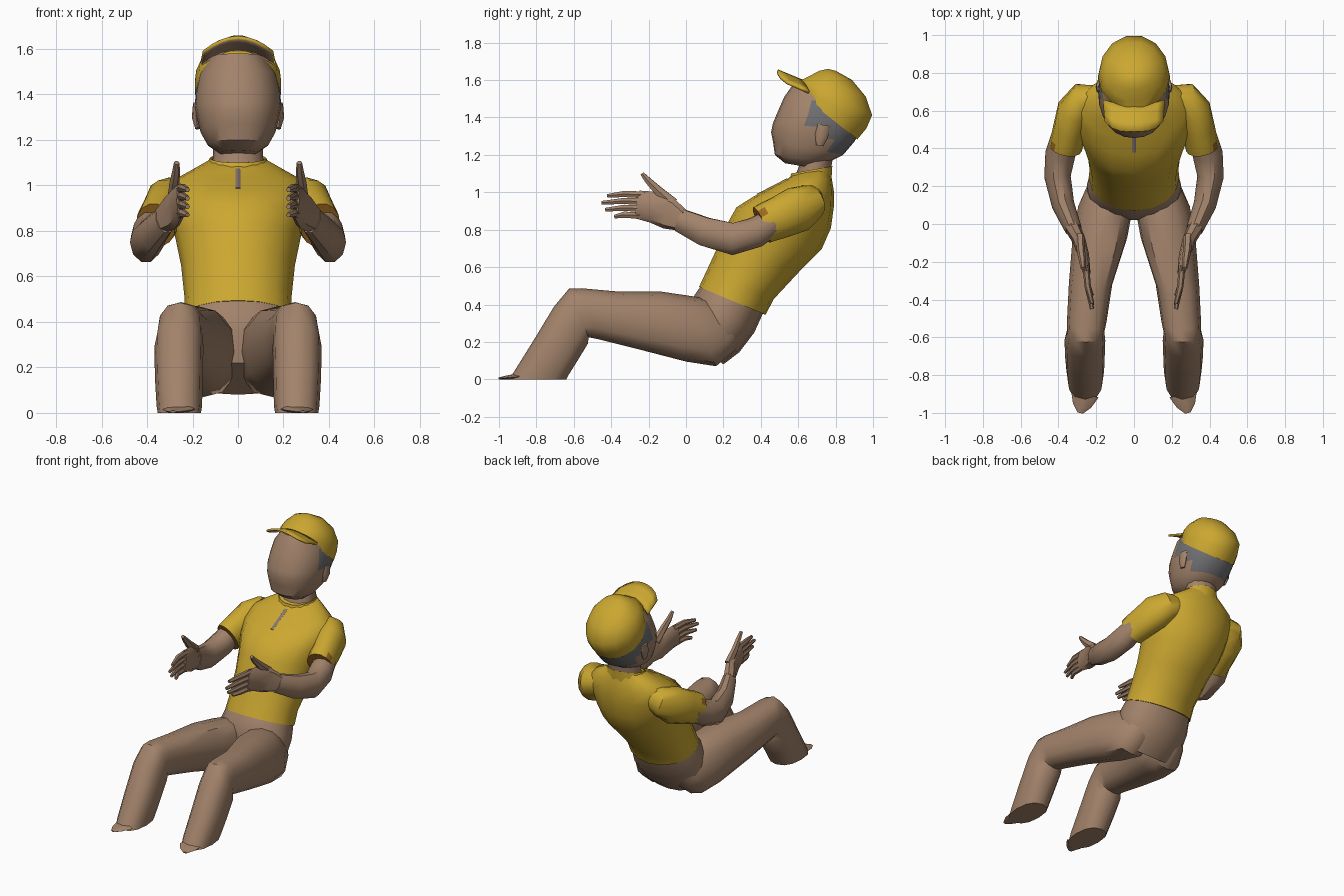
import bpy, bmesh, math
from mathutils import Vector as V


def material(name, rgb):
    m = bpy.data.materials.new(name)
    m.diffuse_color = (*rgb, 1)
    return m


YELLOW = material("yellow cloth", (0.60, 0.39, 0.03))
BROWN = material("tan brown", (0.36, 0.225, 0.145))
GREY = material("grey hair", (0.16, 0.16, 0.17))
ORANGE = material("sleeve lining", (0.33, 0.14, 0.015))
LILAC = material("fastening grey", (0.24, 0.18, 0.17))


def finish(name, bm, mats, fix=True):
    if fix:
        bmesh.ops.recalc_face_normals(bm, faces=bm.faces)
    me = bpy.data.meshes.new(name)
    bm.to_mesh(me)
    bm.free()
    ob = bpy.data.objects.new(name, me)
    bpy.context.collection.objects.link(ob)
    for m in mats:
        me.materials.append(m)
    bpy.ops.object.select_all(action='DESELECT')
    ob.select_set(True)
    bpy.context.view_layer.objects.active = ob
    bpy.ops.object.shade_smooth_by_angle(angle=math.radians(40))
    return ob


def loft(name, rings, mats, n=12, p=2.0, caps=(True, True), rule=None, end_mat=0):
    """Skin superellipse rings given as (centre, half axis u, half axis v)."""
    bm = bmesh.new()
    loops = []
    for c, u, v in rings:
        loop = []
        for k in range(n):
            a = 2 * math.pi * k / n
            cs, sn = math.cos(a), math.sin(a)
            f = math.copysign(abs(cs) ** (2 / p), cs)
            g = math.copysign(abs(sn) ** (2 / p), sn)
            loop.append(bm.verts.new(c + u * f + v * g))
        loops.append(loop)
    for a, b in zip(loops, loops[1:]):
        for k in range(n):
            j = (k + 1) % n
            bm.faces.new((a[k], a[j], b[j], b[k]))
    if caps[0]:
        bm.faces.new(loops[0])
    if caps[1]:
        bm.faces.new(loops[-1]).material_index = end_mat
    if rule:
        for f in bm.faces:
            f.material_index = max(f.material_index, rule(f.calc_center_median()))
    return finish(name, bm, mats)


def band(name, rows, mats, side=1, **kw):
    """Rows: front y, front z, back y, back z, half width, centre x."""
    rings = []
    for r in rows:
        fy, fz, by, bz, w = r[:5]
        x = side * (r[5] if len(r) > 5 else 0)
        rings.append((V((x, (fy + by) / 2, (fz + bz) / 2)), V((w, 0, 0)),
                      V((0, (by - fy) / 2, (bz - fz) / 2))))
    return loft(name, rings, mats, **kw)


def tube(name, pts, mats, side=1, **kw):
    """Points: x, y, z, sideways radius, upright radius."""
    cs = [V((side * q[0], q[1], q[2])) for q in pts]
    rings = []
    for i, q in enumerate(pts):
        t = (cs[min(i + 1, len(cs) - 1)] - cs[max(i - 1, 0)]).normalized()
        ref = V((0, -1, 0)) if abs(t.z) > 0.9 else V((0, 0, 1))
        s = t.cross(ref).normalized()
        rings.append((cs[i], s * q[3], s.cross(t) * q[4]))
    return loft(name, rings, mats, **kw)


# Shirt body
band("shirt", [
    (0.07, 0.495, 0.425, 0.345, 0.24), (0.11, 0.58, 0.47, 0.43, 0.235),
    (0.175, 0.72, 0.605, 0.575, 0.25), (0.225, 0.84, 0.725, 0.695, 0.275),
    (0.27, 0.92, 0.775, 0.81, 0.295), (0.365, 0.98, 0.79, 0.92, 0.315),
    (0.46, 1.03, 0.79, 1.01, 0.29), (0.54, 1.07, 0.78, 1.07, 0.20),
    (0.58, 1.10, 0.77, 1.12, 0.13)], [YELLOW], n=16, p=2.05)
# Collar and front fastening
band("collar", [(0.55, 1.06, 0.78, 1.06, 0.15), (0.56, 1.10, 0.785, 1.14, 0.125)],
     [YELLOW], n=14, caps=(False, False))
tube("shirt_fastening", [(0, 0.38, 0.987, 0.011, 0.005), (0, 0.46, 1.029, 0.011, 0.005),
                         (0, 0.54, 1.07, 0.011, 0.005)], [LILAC], n=6)

# Hips
band("hips", [
    (0.08, 0.50, 0.415, 0.36, 0.232), (0.045, 0.45, 0.365, 0.25, 0.25),
    (0.02, 0.36, 0.285, 0.145, 0.25), (0.03, 0.22, 0.20, 0.08, 0.20)],
    [BROWN], n=16, p=2.15)

# Neck and head, hair chosen by position
tube("neck", [(0, 0.67, 1.04, 0.12, 0.10), (0, 0.69, 1.13, 0.11, 0.085),
              (0, 0.70, 1.22, 0.11, 0.09)], [BROWN], n=12)


def hair(c):
    return int((c.y > 0.66 and c.z > 1.35 and c.z < 1.5) or
               (c.y > 0.77 and c.z > 1.2))


band("head", [
    (0.53, 1.155, 0.68, 1.13, 0.08), (0.475, 1.20, 0.76, 1.16, 0.135),
    (0.465, 1.27, 0.84, 1.20, 0.165), (0.455, 1.32, 0.90, 1.27, 0.18),
    (0.465, 1.37, 0.935, 1.33, 0.19), (0.49, 1.43, 0.95, 1.39, 0.186),
    (0.525, 1.51, 0.94, 1.46, 0.17), (0.575, 1.58, 0.88, 1.55, 0.12)],
    [BROWN, GREY], n=24, p=2.2, rule=hair)

# Cap crown
band("cap_crown", [
    (0.605, 1.53, 0.92, 1.28, 0.19), (0.60, 1.57, 0.97, 1.34, 0.19),
    (0.605, 1.60, 1.0, 1.41, 0.184), (0.65, 1.62, 0.965, 1.51, 0.157),
    (0.71, 1.65, 0.89, 1.60, 0.10), (0.76, 1.66, 0.80, 1.65, 0.03)],
    [YELLOW], n=14, caps=(False, True))

# Cap visor: arched sheet, yellow above and brown below
bm = bmesh.new()
NU, NV = 8, 3
grid = []
for j in range(NV + 1):
    t = j / NV
    row = []
    for i in range(NU + 1):
        u = -1 + 2 * i / NU
        root = V((0.165 * u, 0.63 + 0.03 * u * u, 1.60 - 0.06 * u * u))
        tip = V((0.155 * u, 0.492 + 0.05 * u ** 4, 1.657 - 0.065 * u * u))
        row.append(bm.verts.new(root.lerp(tip, t)))
    grid.append(row)
for j in range(NV):
    for i in range(NU):
        bm.faces.new((grid[j][i], grid[j + 1][i], grid[j + 1][i + 1], grid[j][i + 1]))
visor = finish("cap_visor", bm, [YELLOW, BROWN], fix=False)
mod = visor.modifiers.new("thickness", 'SOLIDIFY')
mod.thickness = 0.015
mod.offset = -1
mod.material_offset = 1


def lining(c):
    return int(c.y < 0.42 and c.z < 0.9 and abs(c.x) > 0.39)


for side, tag in ((1, "right"), (-1, "left")):
    # Ear
    tube("ear_" + tag, [(0.178, 0.715, 1.25, 0.010, 0.02), (0.185, 0.725, 1.30, 0.018, 0.035),
                        (0.186, 0.735, 1.36, 0.012, 0.035)], [BROWN], side, n=8)
    # Sleeve, with the lining showing at the open end
    tube("sleeve_" + tag, [
        (0.19, 0.675, 0.965, 0.06, 0.075), (0.26, 0.66, 0.945, 0.095, 0.10),
        (0.31, 0.60, 0.91, 0.10, 0.125), (0.34, 0.50, 0.865, 0.09, 0.115),
        (0.354, 0.44, 0.842, 0.089, 0.11), (0.362, 0.405, 0.825, 0.088, 0.105)],
        [YELLOW, ORANGE], side, n=14, end_mat=1, rule=lining)
    # Forearm with elbow
    tube("arm_" + tag, [
        (0.37, 0.46, 0.84, 0.07, 0.075), (0.39, 0.37, 0.785, 0.08, 0.085),
        (0.405, 0.25, 0.75, 0.07, 0.09), (0.375, 0.10, 0.79, 0.06, 0.08),
        (0.32, -0.03, 0.85, 0.045, 0.065)], [BROWN], side, n=10)
    # Palm
    tube("palm_" + tag, [
        (0.325, -0.02, 0.85, 0.042, 0.06), (0.29, -0.09, 0.885, 0.035, 0.085),
        (0.265, -0.17, 0.92, 0.028, 0.085), (0.25, -0.26, 0.935, 0.020, 0.075)],
        [BROWN], side, n=8, p=2.5)
    # Fingers and thumb
    for k in range(4):
        z, reach = 0.875 + 0.037 * k, (0.38, 0.43, 0.45, 0.42)[k]
        tube(f"finger_{k + 1}_{tag}", [
            (0.255, -0.22, z, 0.018, 0.021), (0.245, -0.33, z + 0.005, 0.017, 0.019),
            (0.222, -reach, z - 0.005, 0.011, 0.011)], [BROWN], side, n=6)
    tube("thumb_" + tag, [
        (0.285, -0.07, 0.94, 0.025, 0.035), (0.28, -0.15, 1.01, 0.022, 0.027),
        (0.272, -0.20, 1.06, 0.018, 0.020), (0.270, -0.235, 1.10, 0.012, 0.012)],
        [BROWN], side, n=6)
    # Leg, bent at the knee and cut flat at the floor
    band("leg_" + tag, [
        (0.14, 0.42, 0.32, 0.27, 0.07, 0.12), (0.09, 0.435, 0.265, 0.155, 0.118, 0.133),
        (0.03, 0.445, 0.16, 0.07, 0.145, 0.15),
        (-0.14, 0.47, 0.0, 0.095, 0.145, 0.18), (-0.37, 0.47, -0.27, 0.165, 0.115, 0.23),
        (-0.56, 0.487, -0.47, 0.215, 0.105, 0.25), (-0.625, 0.485, -0.52, 0.225, 0.098, 0.255),
        (-0.705, 0.39, -0.525, 0.19, 0.108, 0.26), (-0.82, 0.20, -0.58, 0.10, 0.105, 0.26),
        (-0.92, 0.04, -0.63, 0.02, 0.10, 0.258), (-0.945, 0.0, -0.64, 0.0, 0.095, 0.258)],
        [BROWN], side, n=12, p=2.4)
    # Toe edge on the floor
    tube("toe_" + tag, [(0.26, -0.90, 0.016, 0.075, 0.016), (0.275, -0.96, 0.01, 0.05, 0.01),
                        (0.285, -1.0, 0.005, 0.015, 0.005)], [BROWN], side, n=8)
